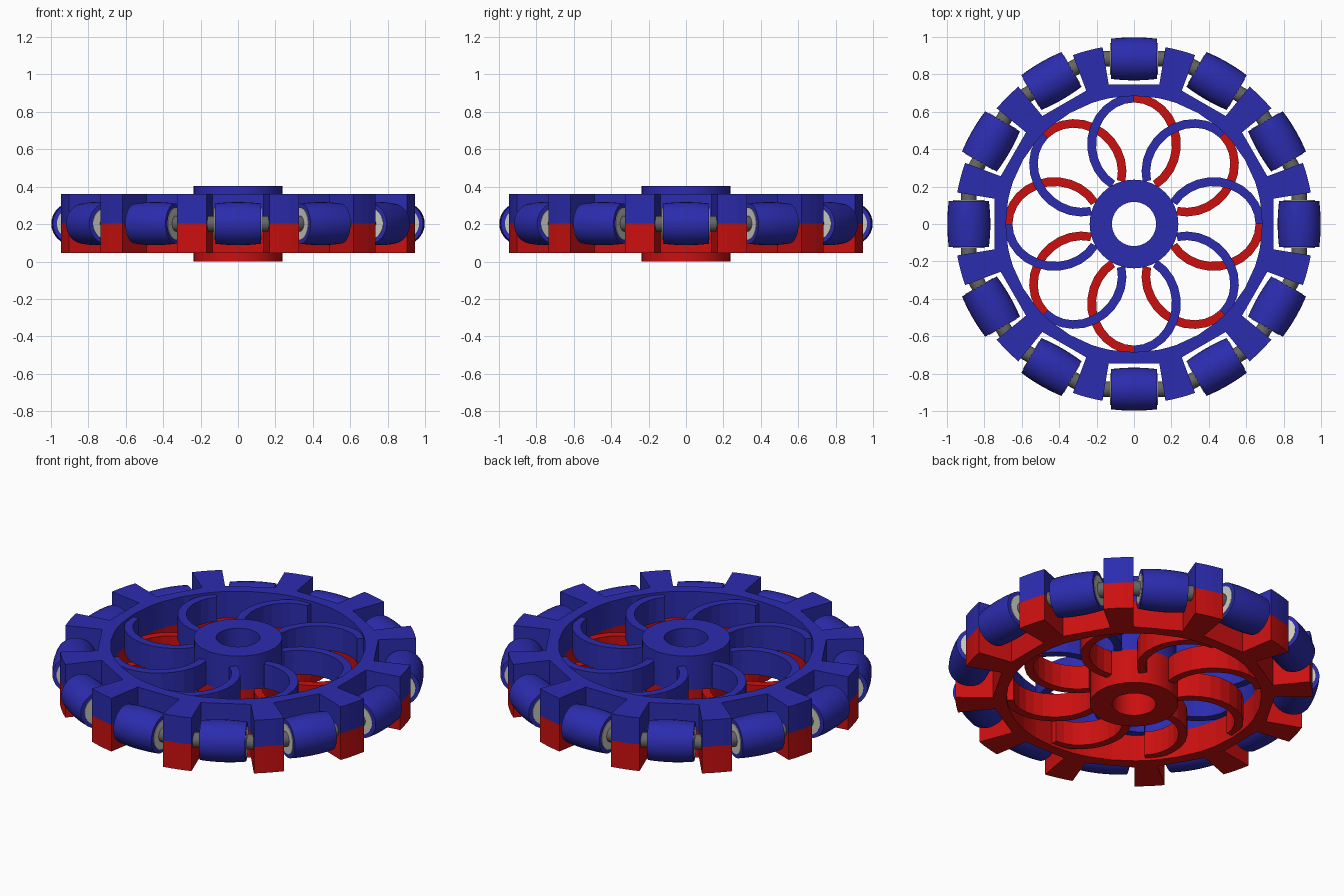
import bpy, bmesh, math
from mathutils import Matrix, Vector

if "Cube" in bpy.data.objects:
    bpy.data.objects.remove(bpy.data.objects["Cube"])

MID = 0.2025
COUNT = 12


def material(name, color):
    m = bpy.data.materials.new(name)
    m.diffuse_color = (*color, 1)
    m.use_nodes = True
    m.node_tree.nodes["Principled BSDF"].inputs["Base Color"].default_value = m.diffuse_color
    return m


BLUE = material("blue", (0.025, 0.025, 0.43))
RED = material("red", (0.6, 0.005, 0.005))
LIGHT = material("light_grey", (0.6, 0.6, 0.55))
DARK = material("dark_grey", (0.13, 0.13, 0.13))


def finish(name, bm, mat, matrix=None, smooth=False):
    bmesh.ops.recalc_face_normals(bm, faces=bm.faces)
    me = bpy.data.meshes.new(name)
    bm.to_mesh(me)
    bm.free()
    me.materials.append(mat)
    ob = bpy.data.objects.new(name, me)
    bpy.context.collection.objects.link(ob)
    if matrix:
        ob.matrix_world = matrix
    if smooth:
        bpy.ops.object.select_all(action='DESELECT')
        ob.select_set(True)
        bpy.context.view_layer.objects.active = ob
        bpy.ops.object.shade_smooth_by_angle(angle=math.radians(35))
    return ob


def band(bm, inner, outer, z0, z1, closed=True):
    """Extruded strip between two matching 2D outlines."""
    rows = [[bm.verts.new((*p, z)) for p in line]
            for line, z in ((inner, z0), (outer, z0), (outer, z1), (inner, z1))]
    n = len(inner)
    for i in range(n if closed else n - 1):
        j = (i + 1) % n
        for a in range(4):
            b = (a + 1) % 4
            bm.faces.new((rows[a][i], rows[a][j], rows[b][j], rows[b][i]))
    if not closed:
        bm.faces.new([r[0] for r in rows])
        bm.faces.new([r[-1] for r in rows])


def polar(r, deg):
    return (r * math.cos(math.radians(deg)), r * math.sin(math.radians(deg)))


def circle(r, n):
    return [polar(r, 360 * i / n) for i in range(n)]


def rim_outlines():
    """Rim with flat roller pockets and radial fork blocks between them."""
    inner, outer = [], []
    for k in range(COUNT):
        c = k * 30
        for a in (-10.3, 0, 10.3):
            outer.append(polar(0.745 / math.cos(math.radians(a)), c + a))
            inner.append(polar(0.685, c + a))
        for a in (10.1, 13.4, 16.6, 19.9):
            outer.append(polar(0.96, c + a))
            inner.append(polar(0.685, c + a + (15 - a) * 0.1))
    return inner, outer


def petal_half(bm, axis_deg, side, z0, z1):
    """One curved spoke: half an ellipse running from hub to rim."""
    inner, outer = [], []
    rot = Matrix.Rotation(math.radians(axis_deg), 2)
    for i in range(12):
        t = math.radians(i * 150 / 11)
        for line, a, b in ((inner, 0.225, 0.203), (outer, 0.27, 0.25)):
            p = rot @ Vector((0.425 + a * math.cos(t), side * b * math.sin(t)))
            line.append(tuple(p))
    band(bm, inner, outer, z0, z1, closed=False)


# Two mirrored wheel halves: hub, rim and spokes
for label, mat, side, hub, rim, spoke in (
        ("upper", BLUE, 1, (MID, 0.405), (MID, 0.36), (MID, 0.345)),
        ("lower", RED, -1, (0.0, MID), (0.045, MID), (0.06, MID))):
    bm = bmesh.new()
    band(bm, circle(0.118, 48), circle(0.237, 48), *hub)
    finish(label + "_hub", bm, mat, smooth=True)

    bm = bmesh.new()
    band(bm, *rim_outlines(), *rim)
    finish(label + "_rim", bm, mat)

    bm = bmesh.new()
    for k in range(8):
        petal_half(bm, k * 45, side, *spoke)
    finish(label + "_spokes", bm, mat)


def lathe(profile, n=32):
    """Revolve (radius, y) points around the y axis."""
    bm = bmesh.new()
    rings = [[bm.verts.new((r * math.cos(2 * math.pi * i / n), y,
                            r * math.sin(2 * math.pi * i / n))) for i in range(n)]
             for r, y in profile]
    for a, b in zip(rings, rings[1:]):
        for i in range(n):
            j = (i + 1) % n
            bm.faces.new((a[i], a[j], b[j], b[i]))
    bm.faces.new(rings[0])
    bm.faces.new(rings[-1])
    return bm


# Barrel rollers on tangential axles
R = 0.883
barrel = []
for i in range(9):
    y = -0.124 + 0.248 * i / 8
    barrel.append((math.sqrt(0.998 ** 2 - y * y) - R, y))
for k in range(COUNT):
    place = (Matrix.Translation((*polar(R, k * 30), MID))
             @ Matrix.Rotation(math.radians(k * 30), 4, 'Z'))
    finish(f"roller_{k}", lathe(barrel), BLUE, place, True)
    finish(f"roller_core_{k}", lathe([(0.085, -0.127), (0.085, 0.127)]), LIGHT, place, True)
    finish(f"axle_{k}", lathe([(0.042, -0.18), (0.042, 0.18)], 20), DARK, place, True)
